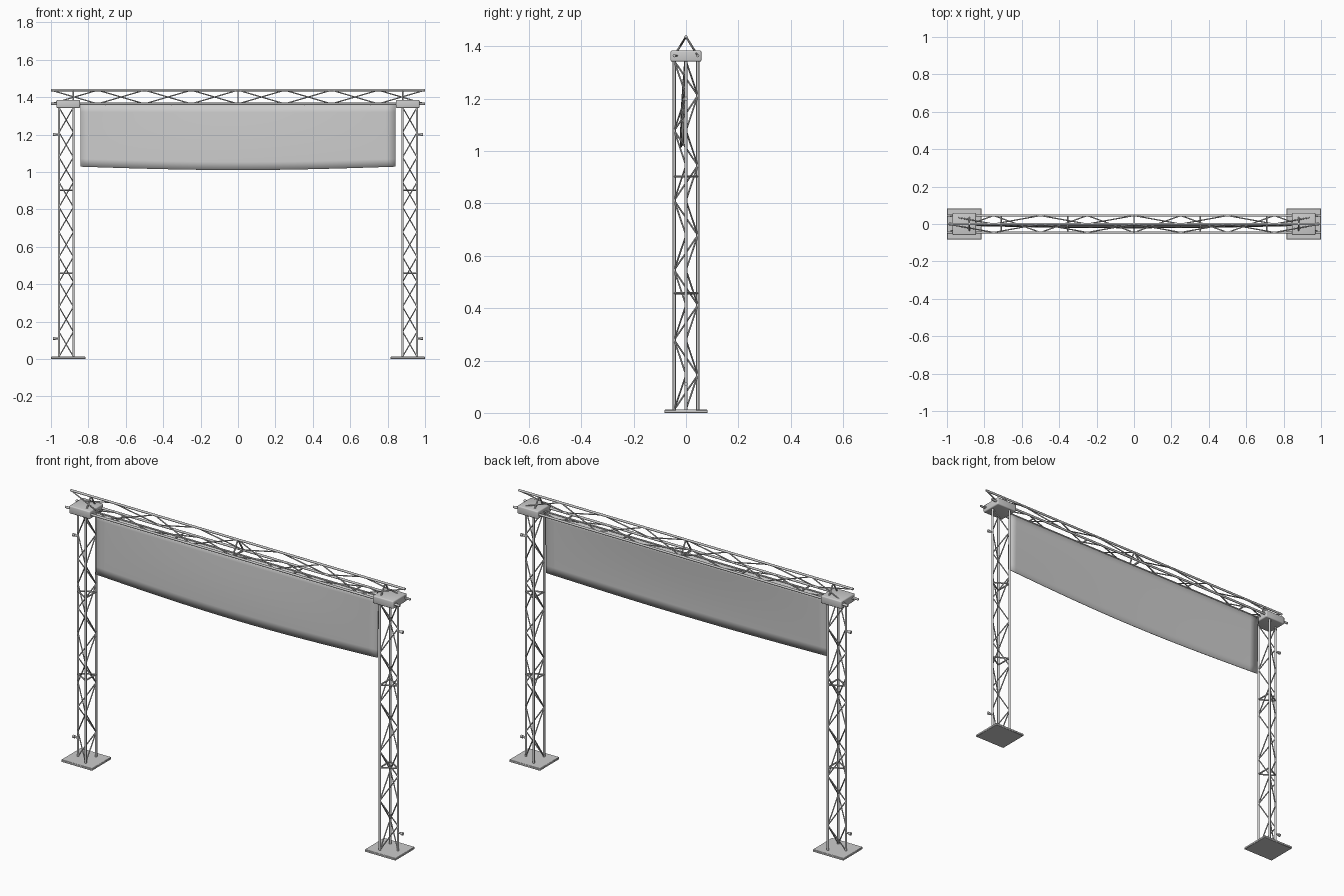
import bpy, bmesh, math
from mathutils import Vector

if "Cube" in bpy.data.objects:
    bpy.data.objects.remove(bpy.data.objects["Cube"])

S, H = 0.045, 0.077   # half side and height of the triangular truss section


def finish(name, bm, smooth=True):
    me = bpy.data.meshes.new(name)
    bmesh.ops.recalc_face_normals(bm, faces=bm.faces)
    bm.to_mesh(me)
    bm.free()
    ob = bpy.data.objects.new(name, me)
    bpy.context.collection.objects.link(ob)
    if smooth:
        bpy.ops.object.select_all(action='DESELECT')
        ob.select_set(True)
        bpy.context.view_layer.objects.active = ob
        bpy.ops.object.shade_smooth_by_angle(angle=math.radians(40))
    return ob


def rod(bm, a, b, r, n=8):
    a, b = Vector(a), Vector(b)
    d = b - a
    m = d.to_track_quat('Z', 'Y').to_matrix().to_4x4()
    m.translation = (a + b) / 2
    bmesh.ops.create_cone(bm, cap_ends=True, segments=n, radius1=r, radius2=r,
                          depth=d.length, matrix=m)


def truss(name, at, t0, t1, segs, phases, rings):
    """at(corner, t) gives the point of chord 0..2 at position t along the truss"""
    bm = bmesh.new()
    for c in range(3):
        rod(bm, at(c, t0), at(c, t1), 0.006, 12)
    finish(name + "_chords", bm)
    bm = bmesh.new()
    step = (t1 - t0) / segs
    for (p, q), ph in zip(((0, 2), (1, 2), (0, 1)), phases):
        for i in range(segs):
            a, b = (p, q) if (i + ph) % 2 == 0 else (q, p)
            rod(bm, at(a, t0 + i * step), at(b, t0 + (i + 1) * step), 0.0032)
    for t in rings:
        for p, q in ((0, 2), (1, 2), (0, 1)):
            rod(bm, at(p, t), at(q, t), 0.004)
    finish(name + "_lacing", bm)


def box(name, lo, hi, bevel, segs):
    bm = bmesh.new()
    bmesh.ops.create_cube(bm, size=1)
    for v in bm.verts:
        v.co = [lo[i] + (v.co[i] + 0.5) * (hi[i] - lo[i]) for i in range(3)]
    bmesh.ops.bevel(bm, geom=bm.edges[:], offset=bevel, segments=segs,
                    profile=0.5, affect='EDGES')
    finish(name, bm)


# Horizontal beam, single chord on top
beam = [(-S, 1.364), (S, 1.364), (0, 1.364 + H - 0.004)]
truss("beam", lambda c, t: (t, *beam[c]), -1, 1, 8, (1, 0, 0), (-0.88, 0, 0.88))

for s, side in ((-1, "left"), (1, "right")):
    # Tower with its single chord facing outwards
    leg = [(s * 0.88, -S), (s * 0.88, S), (s * (0.88 + H), 0)]
    truss(side + "_tower", lambda c, t: (*leg[c], t), 0.012, 1.345, 10,
          (0, 1, 0), (0.457, 0.903))
    # Base plate and corner block
    xs = sorted((s * 0.815, s))
    box(side + "_base_plate", (xs[0], -0.083, 0), (xs[1], 0.083, 0.012), 0.002, 1)
    xs = sorted((s * 0.845, s * 0.97))
    box(side + "_corner_block", (xs[0], -0.059, 1.342), (xs[1], 0.059, 1.384), 0.006, 3)
    # Outer pegs
    bm = bmesh.new()
    for z in (0.11, 1.2):
        rod(bm, (s * 0.955, 0, z), (s * 0.982, 0, z), 0.005, 12)
        rod(bm, (s * 0.976, 0, z), (s * 0.988, 0, z), 0.008, 12)
    finish(side + "_pegs", bm)

# Banner rail and cross ties under the beam
bm = bmesh.new()
rod(bm, (-0.845, -0.004, 1.362), (0.845, -0.004, 1.362), 0.004)
for x in (-0.71, -0.355, 0, 0.355, 0.71):
    rod(bm, (x, -S, 1.36), (x, S, 1.36), 0.004)
finish("banner_rail", bm)

# Hanging banner, slightly bowed with a sagging lower edge
bm = bmesh.new()
nx, nz = 32, 8
grid = []
for i in range(nx + 1):
    u = -1 + 2 * i / nx
    bow = math.cos(u * math.pi / 2)
    row = []
    for j in range(nz + 1):
        t = j / nz
        y = -0.004 - t * 0.006 - 0.012 * bow * math.sin(t * math.pi * 0.6)
        row.append(bm.verts.new((u * 0.843, y, 1.362 - t * (0.334 + 0.018 * bow))))
    grid.append(row)
for i in range(nx):
    for j in range(nz):
        bm.faces.new((grid[i][j], grid[i + 1][j], grid[i + 1][j + 1], grid[i][j + 1]))
banner = finish("banner", bm)
sol = banner.modifiers.new("thickness", 'SOLIDIFY')
sol.thickness = 0.003
sol.offset = 0
